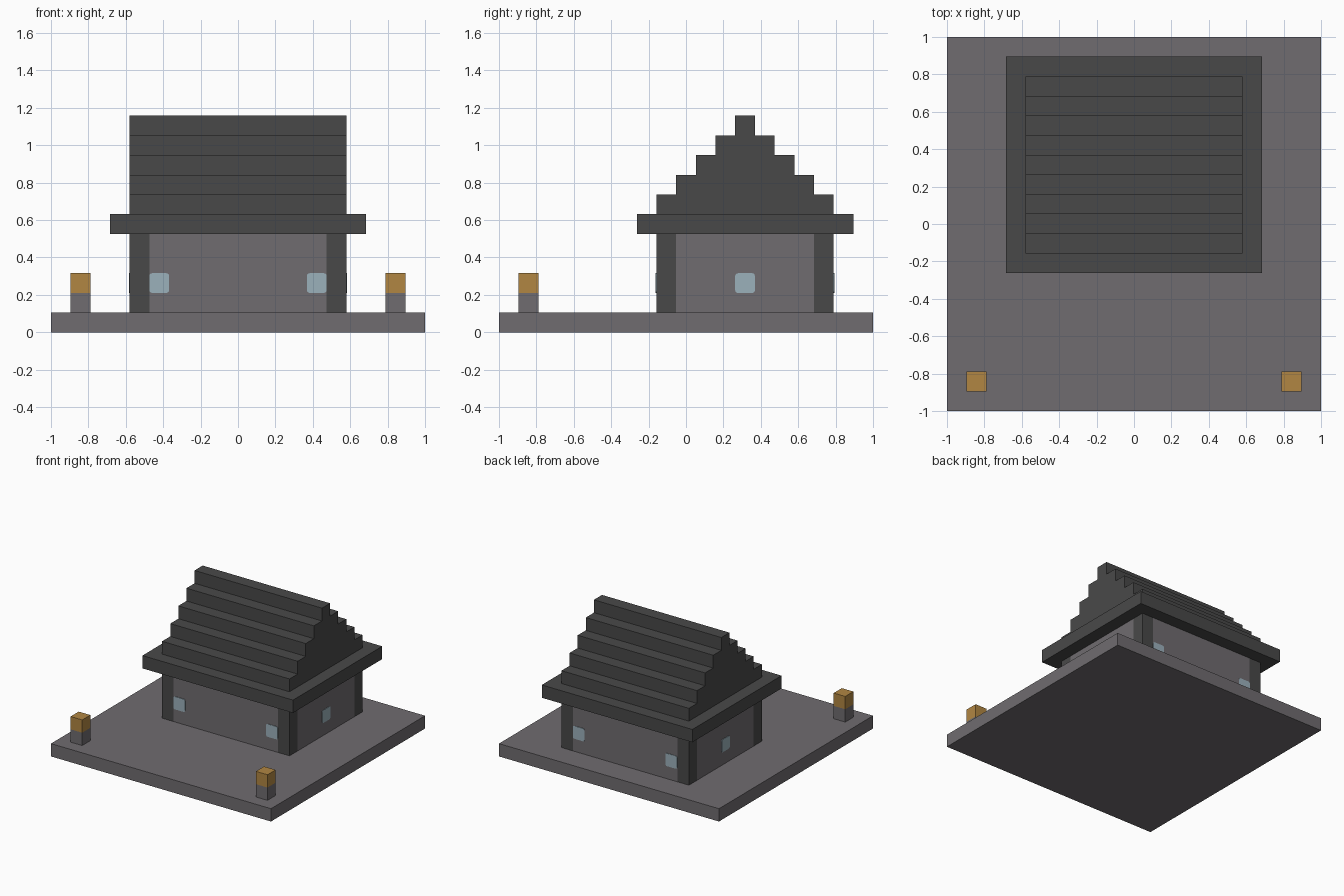
import bpy
import bmesh
from math import pi
from mathutils import Matrix

cube = bpy.data.objects.get("Cube")
if cube:
    bpy.data.objects.remove(cube, do_unlink=True)

U = 2 / 19      # one building block
HOUSE_Y = 3     # house centre, in blocks


def material(name, rgb):
    m = bpy.data.materials.new(name)
    m.use_nodes = True
    color = (*rgb, 1)
    m.diffuse_color = color
    m.node_tree.nodes["Principled BSDF"].inputs["Base Color"].default_value = color
    return m


stone = material("stone grey", (0.16, 0.15, 0.16))
slate = material("slate dark", (0.066, 0.066, 0.066))
amber = material("lantern amber", (0.44, 0.24, 0.055))
glass = material("window blue", (0.33, 0.44, 0.5))


def add_object(name, bm, mat):
    bmesh.ops.recalc_face_normals(bm, faces=bm.faces)
    mesh = bpy.data.meshes.new(name)
    bm.to_mesh(mesh)
    bm.free()
    mesh.materials.append(mat)
    obj = bpy.data.objects.new(name, mesh)
    bpy.context.collection.objects.link(obj)
    return obj


def block(name, mat, center, size):
    """Box with its bottom centre and size given in blocks."""
    x, y, z = center
    bm = bmesh.new()
    bmesh.ops.create_cube(bm, size=1)
    bmesh.ops.scale(bm, vec=[s * U for s in size], verts=bm.verts)
    bmesh.ops.translate(bm, vec=(x * U, y * U, (z + size[2] / 2) * U), verts=bm.verts)
    return add_object(name, bm, mat)


def window(name, x, y, turn):
    """Thin rounded pane, turned about z to face outwards."""
    bm = bmesh.new()
    bmesh.ops.create_grid(bm, x_segments=1, y_segments=1, size=U / 2)
    bmesh.ops.bevel(bm, geom=bm.verts[:], offset=0.014, segments=3,
                    profile=0.5, affect='VERTICES')
    pane = bmesh.ops.extrude_face_region(bm, geom=bm.faces[:])
    new_verts = [v for v in pane["geom"] if isinstance(v, bmesh.types.BMVert)]
    bmesh.ops.translate(bm, vec=(0, 0, 0.004), verts=new_verts)
    place = (Matrix.Translation((x * U, y * U, 2.5 * U))
             @ Matrix.Rotation(turn, 4, 'Z') @ Matrix.Rotation(pi / 2, 4, 'X'))
    bmesh.ops.transform(bm, matrix=place, verts=bm.verts)
    add_object(name, bm, glass)


# Ground slab
block("base_slab", stone, (0, 0, 0), (19, 19, 1))

# Lantern posts at the front corners, house posts and walls
for side, sx in (("left", 1), ("right", -1)):
    block(f"lantern_post_{side}", stone, (sx * 8, -8, 1), (1, 1, 1))
    block(f"lantern_{side}", amber, (sx * 8, -8, 2), (1, 1, 1))
    block(f"side_wall_{side}", stone, (sx * 5, HOUSE_Y, 1), (1, 7, 4))
    window(f"side_window_{side}", sx * 5.5, HOUSE_Y, sx * pi / 2)
    for end, sy in (("front", -1), ("back", 1)):
        block(f"corner_post_{end}_{side}", slate, (sx * 5, HOUSE_Y + sy * 4, 1), (1, 1, 4))
        window(f"{end}_window_{side}", sx * 4, HOUSE_Y + sy * 4.5, 0 if sy < 0 else pi)

for end, sy in (("front", -1), ("back", 1)):
    block(f"{end}_wall", stone, (0, HOUSE_Y + sy * 4, 1), (9, 1, 4))

# Eave slab
block("eave", slate, (0, HOUSE_Y, 5), (13, 11, 1))

# Stepped roof: one stair profile, mirrored and extruded along x
stairs = []
for i in range(5):
    half = 4.5 - i
    stairs += [(half, 6 + i), (half, 7 + i)]
profile = stairs + [(-y, z) for y, z in reversed(stairs)]
bm = bmesh.new()
end_face = bm.faces.new([bm.verts.new((-5.5 * U, (HOUSE_Y + y) * U, z * U)) for y, z in profile])
roof = bmesh.ops.extrude_face_region(bm, geom=[end_face])
moved = [v for v in roof["geom"] if isinstance(v, bmesh.types.BMVert)]
bmesh.ops.translate(bm, vec=(11 * U, 0, 0), verts=moved)
if end_face.is_valid and not any(len(e.link_faces) > 1 for e in end_face.edges):
    bm.faces.remove(end_face)
# Close the starting end when extruding left it open
bmesh.ops.holes_fill(bm, edges=[e for e in bm.edges if e.is_boundary], sides=0)
add_object("stepped_roof", bm, slate)
